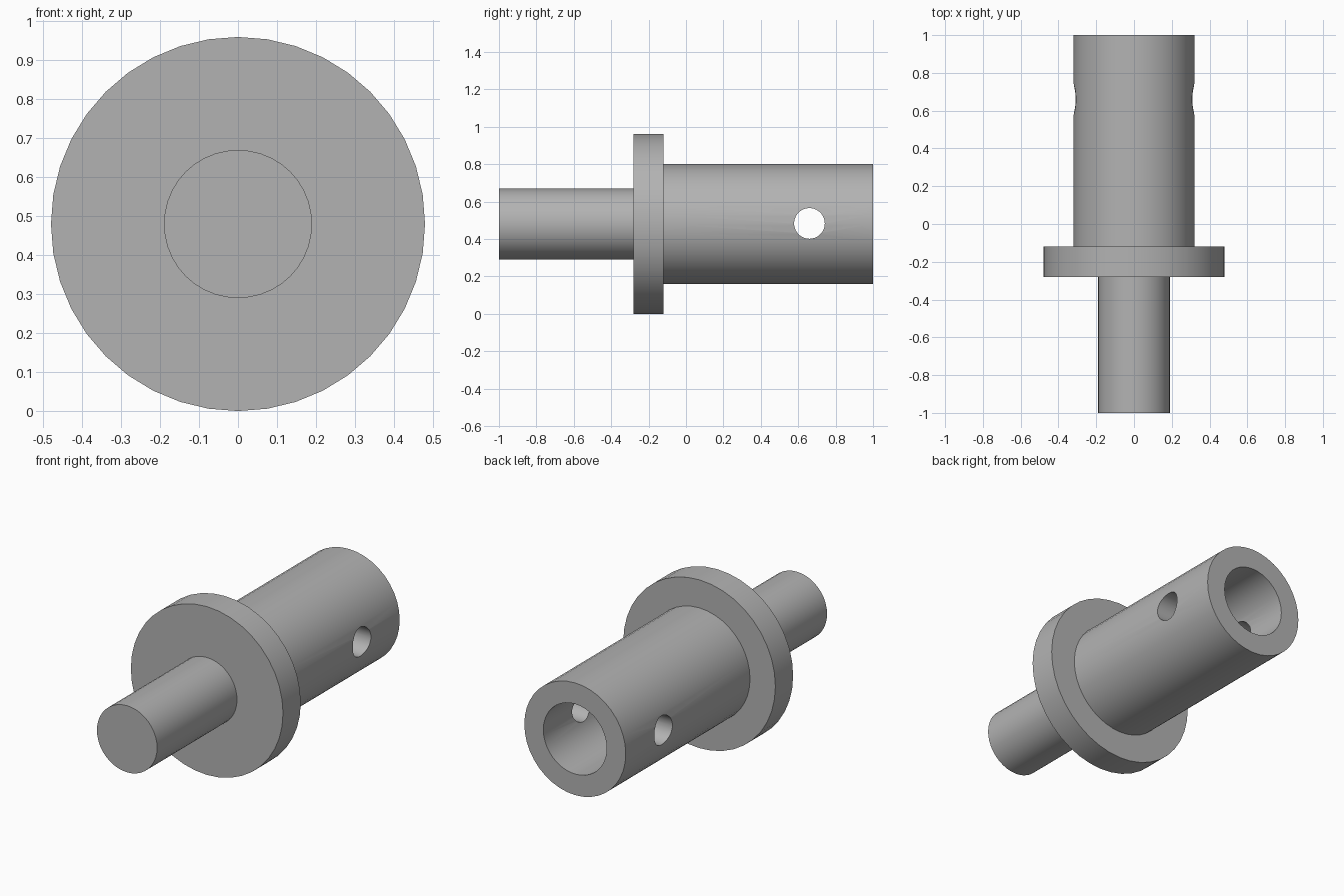
import bpy, bmesh, math
from mathutils import Matrix, Vector

cube = bpy.data.objects.get("Cube")
if cube:
    bpy.data.objects.remove(cube, do_unlink=True)

AXIS_Z = 0.48
SIDES = 40

steel = bpy.data.materials.new("plain grey")
steel.use_nodes = True
grey = (0.45, 0.45, 0.45, 1)
steel.diffuse_color = grey
steel.node_tree.nodes["Principled BSDF"].inputs["Base Color"].default_value = grey


def add_object(name, bm):
    bmesh.ops.recalc_face_normals(bm, faces=bm.faces)
    mesh = bpy.data.meshes.new(name)
    bm.to_mesh(mesh)
    bm.free()
    mesh.materials.append(steel)
    obj = bpy.data.objects.new(name, mesh)
    bpy.context.collection.objects.link(obj)
    return obj


def lathe(name, profile):
    """Turn (radius, y) steps around the long axis, with flat end caps."""
    bm = bmesh.new()
    rings = []
    for radius, y in profile:
        ring = []
        for i in range(SIDES):
            a = math.tau * i / SIDES
            ring.append(bm.verts.new((radius * math.sin(a), y,
                                      AXIS_Z + radius * math.cos(a))))
        rings.append(ring)
    for r0, r1 in zip(rings, rings[1:]):
        for i in range(SIDES):
            j = (i + 1) % SIDES
            bm.faces.new((r0[i], r0[j], r1[j], r1[i]))
    bm.faces.new(rings[0])
    bm.faces.new(rings[-1])
    return add_object(name, bm)


# Stud, flange, barrel and blind bore as one turned piece
body = lathe("flanged_shaft", [
    (0.19, -1), (0.19, -0.28),
    (0.48, -0.28), (0.48, -0.12),
    (0.32, -0.12), (0.32, 1),
    (0.20, 1), (0.20, 0.2),
])

# Cross hole through both barrel walls
bm = bmesh.new()
bmesh.ops.create_cone(
    bm, cap_ends=True, segments=SIDES, radius1=0.082, radius2=0.082, depth=1,
    matrix=Matrix.Translation(Vector((0, 0.66, AXIS_Z + 0.003)))
    @ Matrix.Rotation(math.pi / 2, 4, 'Y'))
cutter = add_object("cross_hole_cutter", bm)
cutter.hide_render = True

cut = body.modifiers.new("cross hole", 'BOOLEAN')
cut.operation = 'DIFFERENCE'
cut.solver = 'EXACT'
cut.object = cutter

# Bake the hole, then shade with crisp rims
bpy.context.view_layer.update()
bpy.ops.object.select_all(action='DESELECT')
body.select_set(True)
bpy.context.view_layer.objects.active = body
bpy.ops.object.modifier_apply(modifier=cut.name)
bpy.data.objects.remove(cutter, do_unlink=True)
bpy.ops.object.shade_smooth_by_angle(angle=math.radians(30))
